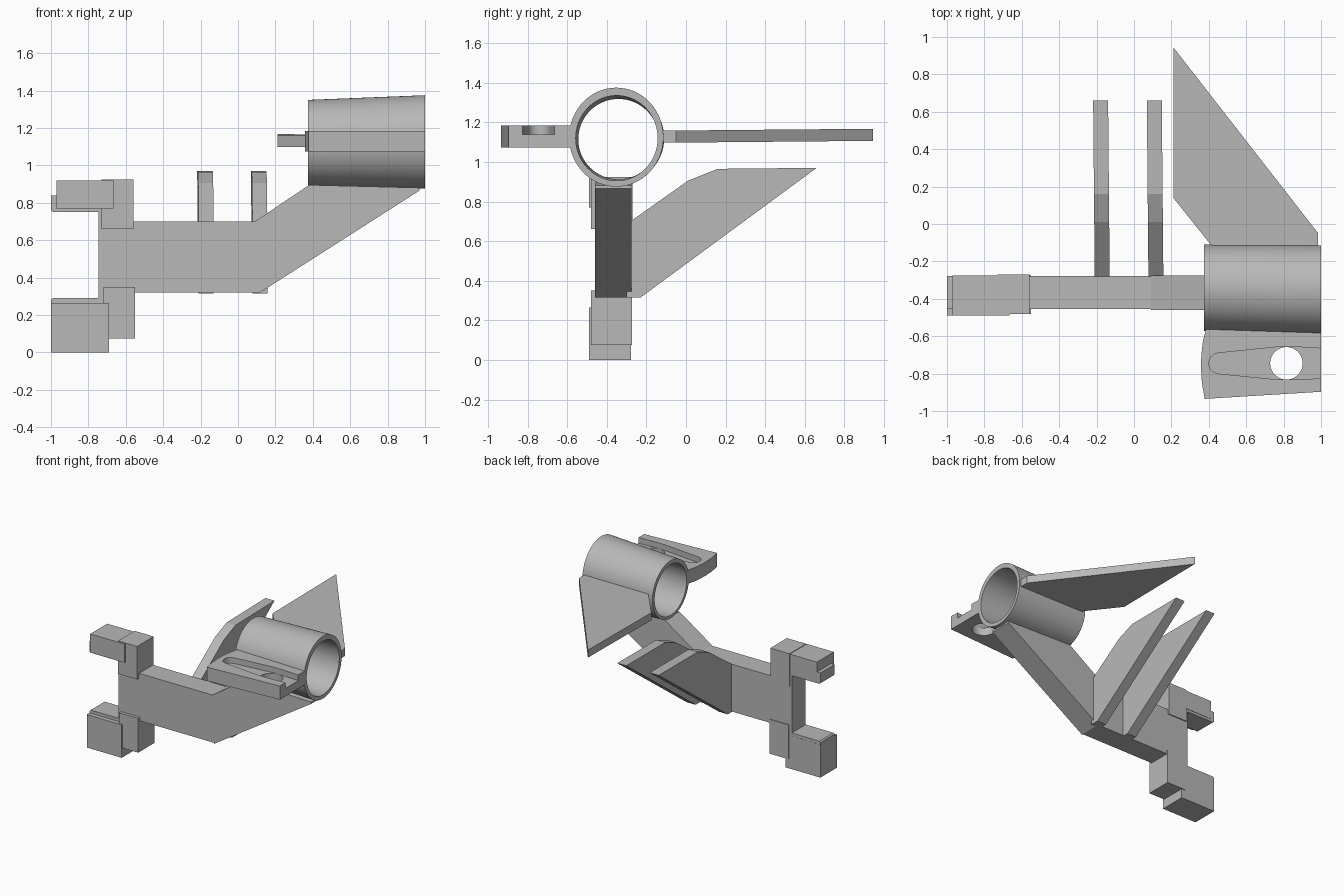
import bpy, bmesh, math
from mathutils import Vector

cube = bpy.data.objects.get("Cube")
if cube:
    bpy.data.objects.remove(cube, do_unlink=True)

grey = bpy.data.materials.new("plain grey")
grey.use_nodes = True
grey.diffuse_color = (0.48, 0.48, 0.48, 1)
grey.node_tree.nodes["Principled BSDF"].inputs["Base Color"].default_value = (0.48, 0.48, 0.48, 1)


def finish(name, bm):
    bmesh.ops.recalc_face_normals(bm, faces=bm.faces)
    mesh = bpy.data.meshes.new(name)
    bm.to_mesh(mesh)
    bm.free()
    mesh.materials.append(grey)
    obj = bpy.data.objects.new(name, mesh)
    bpy.context.collection.objects.link(obj)
    return obj


def prism(name, profile, axis, lo, hi, slide=None):
    """Extrude a 2D outline along an axis; slide optionally shifts each vertex."""
    bm = bmesh.new()

    def place(p, d):
        c = list(p)
        c.insert("xyz".index(axis), d)
        return bm.verts.new(c)

    a = [place(p, lo) for p in profile]
    b = [place(p, hi) for p in profile]
    bm.faces.new(a)
    bm.faces.new(b[::-1])
    for i in range(len(a)):
        j = (i + 1) % len(a)
        bm.faces.new((a[i], a[j], b[j], b[i]))
    if slide:
        for v in bm.verts:
            v.co += Vector(slide(v.co))
    return finish(name, bm)


def circle(cx, cy, rx, ry, n):
    return [(cx + rx * math.cos(2 * math.pi * i / n),
             cy + ry * math.sin(2 * math.pi * i / n)) for i in range(n)]


def select_only(obj):
    bpy.ops.object.select_all(action="DESELECT")
    obj.select_set(True)
    bpy.context.view_layer.objects.active = obj


def smooth(obj):
    select_only(obj)
    bpy.ops.object.shade_smooth_by_angle(angle=math.radians(30))


def cut(obj, cutter):
    mod = obj.modifiers.new("cut", "BOOLEAN")
    mod.object = cutter
    mod.operation = "DIFFERENCE"
    mod.solver = "EXACT"
    cutter.hide_render = True
    select_only(obj)
    bpy.ops.object.modifier_apply(modifier="cut")
    bpy.data.objects.remove(cutter, do_unlink=True)


# Central bar with the two thin jaw lips
prism("main_bar", [(-0.745, 0.32), (-0.745, 0.29), (-0.99, 0.29), (-1, 0.28),
                   (-1, 0.2), (-0.6, 0.2), (-0.6, 0.32), (0.11, 0.32),
                   (0.09, 0.7), (-0.6, 0.7), (-0.6, 0.84), (-1, 0.84),
                   (-1, 0.76), (-0.99, 0.75), (-0.745, 0.75)], "y", -0.455, -0.278)

# Sloping arm that carries the tube
prism("sloping_arm", [(0.11, 0.315), (0.97, 0.865), (0.97, 0.88), (0.38, 0.895),
                      (0.09, 0.7)], "y", -0.46, -0.276)

# Jaw blocks
prism("upper_jaw_tip", [(-0.97, 0.77), (-0.665, 0.77), (-0.665, 0.92), (-0.97, 0.92)],
      "y", -0.49, -0.275)
prism("upper_jaw_root", [(-0.73, 0.66), (-0.56, 0.66), (-0.56, 0.925), (-0.73, 0.925)],
      "y", -0.48, -0.27)
prism("lower_jaw_tip", [(-1, 0), (-0.69, 0), (-0.69, 0.265), (-1, 0.265)],
      "y", -0.49, -0.277)
prism("lower_jaw_root", [(-0.72, 0.075), (-0.55, 0.075), (-0.55, 0.35), (-0.72, 0.35)],
      "y", -0.48, -0.272)

# Two swept ribs behind the bar
rib = [(-0.3, 0.315), (-0.23, 0.315), (0.66, 0.97), (0.16, 0.965), (0.01, 0.905),
       (-0.28, 0.7), (-0.3, 0.69)]
for side, x in (("right", -0.21), ("left", 0.077)):
    prism(side + "_rib", rib, "x", x, x + 0.08,
          lambda co: (-0.009 * (co.y + 0.28), 0, 0))

# Open tube, slightly flared toward the left end
SIDES = 64
rings = [(0.375, -0.341, 1.12, 0.231, 0.23), (1.0, -0.352, 1.125, 0.238, 0.25),
         (1.0, -0.35, 1.12, 0.207, 0.215), (0.375, -0.341, 1.115, 0.203, 0.203)]
bm = bmesh.new()
loops = [[bm.verts.new((x, *p)) for p in circle(cy, cz, ry, rz, SIDES)]
         for x, cy, cz, ry, rz in rings]
for k in range(4):
    a, b = loops[k], loops[(k + 1) % 4]
    for i in range(SIDES):
        j = (i + 1) % SIDES
        bm.faces.new((a[i], a[j], b[j], b[i]))
smooth(finish("tube", bm))

# Triangular fin behind the tube, rising slightly toward its tip
prism("fin", [(0.21, 0.945), (0.21, 0.14), (0.41, -0.11), (0.425, -0.125),
              (0.985, -0.125), (0.985, -0.05)], "z", 1.097, 1.158,
      lambda co: (0, 0, 0.009 * (co.y + 0.1)))

# Front lug with curved outer edge, open groove and round hole
lug = prism("front_lug", [(0.385, -0.56), (0.368, -0.63), (0.36, -0.7), (0.358, -0.77),
                          (0.363, -0.85), (0.378, -0.935), (1.0, -0.897), (1.0, -0.565)],
            "z", 1.074, 1.184)
groove = [(1.1, -0.665), (1.0, -0.665), (0.87, -0.657), (0.77, -0.657), (0.45, -0.69)]
groove += [(0.455 + 0.055 * math.cos(t), -0.745 + 0.055 * math.sin(t))
           for t in (math.radians(d) for d in range(120, 241, 20))]
groove += [(0.45, -0.8), (0.77, -0.832), (0.87, -0.832), (1.0, -0.825), (1.1, -0.825)]
cut(lug, prism("groove_cutter", groove, "z", 1.138, 1.3))
cut(lug, prism("hole_cutter", circle(0.815, -0.745, 0.087, 0.087, 40), "z", 1.0, 1.3))
smooth(lug)
